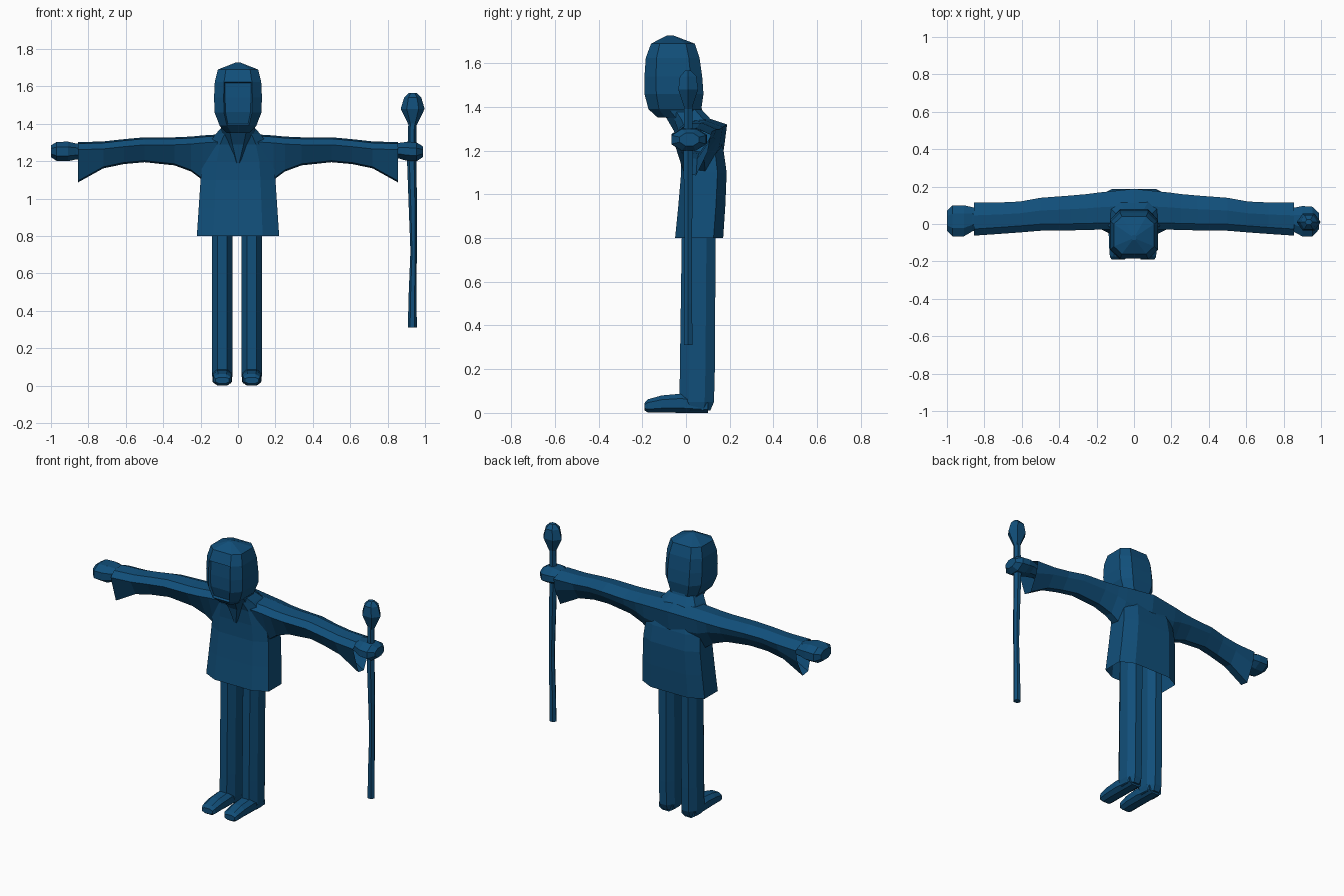
import bpy, bmesh, math

blue = bpy.data.materials.new("deep blue")
blue.diffuse_color = (0.0055, 0.078, 0.195, 1)


def finish(bm, name):
    bmesh.ops.recalc_face_normals(bm, faces=bm.faces)
    me = bpy.data.meshes.new(name)
    bm.to_mesh(me)
    bm.free()
    me.materials.append(blue)
    ob = bpy.data.objects.new(name, me)
    bpy.context.collection.objects.link(ob)
    return ob


def loft(name, rings, cap0=True, cap1=True, edit=None):
    """Bridge rings of points; optionally close the ends."""
    bm = bmesh.new()
    vs = [[bm.verts.new(p) for p in r] for r in rings]
    n = len(rings[0])
    for a, b in zip(vs, vs[1:]):
        for i in range(n):
            j = (i + 1) % n
            bm.faces.new((a[i], a[j], b[j], b[i]))
    if cap0:
        bm.faces.new(vs[0][::-1])
    if cap1:
        bm.faces.new(vs[-1])
    if edit:
        bmesh.ops.recalc_face_normals(bm, faces=bm.faces)
        edit(bm)
    return finish(bm, name)


def octagon(a0, a1, b0, b1, c):
    """Rectangle with corners cut by the fraction c of each side."""
    u, v = (a1 - a0) * c, (b1 - b0) * c
    return [(a0 + u, b0), (a1 - u, b0), (a1, b0 + v), (a1, b1 - v),
            (a1 - u, b1), (a0 + u, b1), (a0, b1 - v), (a0, b0 + v)]


def upright(rows, c, cx=0):
    """Rows of (z, half width, y front, y back)."""
    return [[(x + cx, y, z) for x, y in octagon(-w, w, y0, y1, c)]
            for z, w, y0, y1 in rows]


def sideways(rows, c):
    """Rows of (x, y front, y back, z low, z high)."""
    return [[(x, y, z) for y, z in octagon(y0, y1, z0, z1, c)]
            for x, y0, y1, z0, z1 in rows]


# Robe body, open at the hem
loft("robe_body", upright([
    (0.80, 0.22, -0.05, 0.17), (0.95, 0.21, -0.035, 0.18),
    (1.10, 0.20, -0.022, 0.186), (1.20, 0.19, -0.025, 0.172),
    (1.29, 0.16, -0.035, 0.145), (1.345, 0.12, -0.055, 0.112),
    (1.40, 0.07, -0.09, 0.06)], 0.2), cap0=False, cap1=False)

# Sleeves: one hollow tube across the shoulders with drooping cuffs
half = [(0.19, -0.03, 0.168, 1.10, 1.338), (0.25, -0.032, 0.16, 1.145, 1.332),
        (0.34, -0.034, 0.152, 1.178, 1.328), (0.50, -0.036, 0.14, 1.195, 1.328),
        (0.61, -0.045, 0.12, 1.185, 1.318), (0.72, -0.053, 0.115, 1.162, 1.306),
        (0.855, -0.062, 0.114, 1.087, 1.302)]


def sleeve_ring(x, y0, y1, z0, z1):
    m = (y0 + y1) / 2
    return [(x, y0, z1 - 0.04), (x, y0 + 0.035, z1 - 0.008), (x, m + 0.02, z1),
            (x, y1, z1 - 0.03), (x, y1 - 0.015, (z0 + z1) / 2),
            (x, m + 0.02, z0), (x, m - 0.035, z0 + 0.008)]


rows = [(-r[0],) + r[1:] for r in reversed(half)] + [(0, -0.03, 0.188, 1.06, 1.35)] + half
loft("sleeves", [sleeve_ring(*r) for r in rows], cap0=False, cap1=False)

# Neck leaning forward out of the collar
loft("neck", upright([(1.19, 0.012, -0.03, 0.05), (1.29, 0.06, -0.055, 0.09),
                      (1.35, 0.085, -0.09, 0.085), (1.40, 0.095, -0.14, 0.07)], 0.25))


# Hooded head with a recessed face
def recess_face(bm):
    front = [f for f in bm.faces if f.normal.y < -0.9 and 1.38 < f.calc_center_median().z < 1.62]
    bmesh.ops.inset_region(bm, faces=front, thickness=0.008, depth=-0.012)


loft("head", upright([
    (1.352, 0.06, -0.13, 0.04), (1.39, 0.098, -0.172, 0.07),
    (1.46, 0.125, -0.19, 0.08), (1.54, 0.128, -0.19, 0.074),
    (1.625, 0.124, -0.184, 0.062), (1.69, 0.108, -0.16, 0.04),
    (1.728, 0.012, -0.085, -0.06)], 0.2), edit=recess_face)

# Legs and feet
for side, cx in (("left", -0.084), ("right", 0.073)):
    loft(side + "_leg", upright([
        (0.012, 0.045, -0.01, 0.112), (0.05, 0.054, -0.03, 0.128),
        (0.20, 0.054, -0.028, 0.132), (0.90, 0.055, -0.018, 0.136)], 0.27, cx))
    loft(side + "_foot", [[(x + cx, y, z) for x, z in octagon(-w, w, z0, z1, 0.25)]
                          for y, w, z0, z1 in ((-0.19, 0.036, 0.012, 0.045),
                                               (-0.175, 0.045, 0.002, 0.062),
                                               (-0.11, 0.05, 0.002, 0.08),
                                               (-0.02, 0.052, 0.0, 0.088),
                                               (0.10, 0.046, 0.0, 0.06))])

# Open hand at the left, fist at the right
loft("left_hand", sideways([
    (-0.80, -0.01, 0.075, 1.215, 1.285), (-0.865, -0.04, 0.09, 1.21, 1.295),
    (-0.91, -0.066, 0.10, 1.20, 1.305), (-0.97, -0.066, 0.10, 1.202, 1.303),
    (-1.00, -0.035, 0.07, 1.222, 1.285)], 0.27))
loft("right_fist", sideways([
    (0.80, -0.01, 0.075, 1.215, 1.285), (0.86, -0.045, 0.088, 1.215, 1.298),
    (0.90, -0.066, 0.096, 1.203, 1.303), (0.955, -0.066, 0.092, 1.20, 1.30),
    (0.988, -0.03, 0.06, 1.222, 1.28)], 0.3))


# Staff and its knob
def spun(rows, sides):
    """Rows of (z, x centre, x radius, y radius)."""
    return [[(cx + rx * math.cos(2 * math.pi * i / sides),
              0.01 + ry * math.sin(2 * math.pi * i / sides), z) for i in range(sides)]
            for z, cx, rx, ry in rows]


loft("staff", spun([(0.31, 0.932, 0.024, 0.022), (0.50, 0.934, 0.021, 0.021),
                    (0.72, 0.939, 0.017, 0.02), (0.95, 0.935, 0.022, 0.022),
                    (1.20, 0.929, 0.025, 0.025), (1.41, 0.932, 0.021, 0.022)], 6))
loft("staff_knob", spun([(1.39, 0.934, 0.02, 0.018), (1.48, 0.934, 0.064, 0.052),
                         (1.54, 0.934, 0.046, 0.044), (1.566, 0.934, 0.02, 0.016)], 6))
